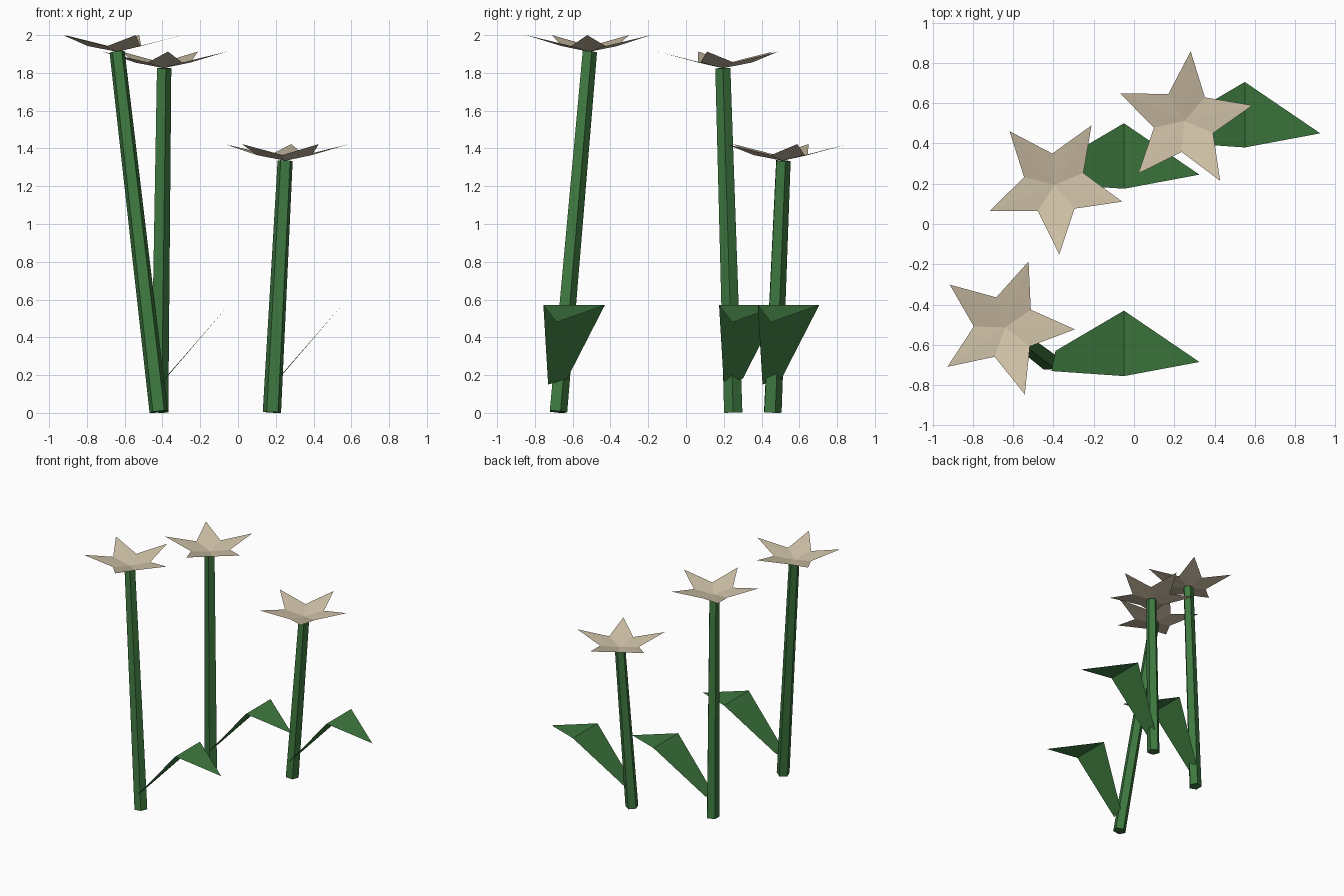
import bpy
import math
from mathutils import Vector

if "Cube" in bpy.data.objects:
    bpy.data.objects.remove(bpy.data.objects["Cube"])


def material(name, rgb):
    m = bpy.data.materials.new(name)
    m.diffuse_color = (*rgb, 1)
    m.use_nodes = True
    m.node_tree.nodes["Principled BSDF"].inputs["Base Color"].default_value = m.diffuse_color
    return m


GREEN = material("leaf green", (0.048, 0.19, 0.05))
CREAM = material("petal cream", (0.63, 0.54, 0.39))


def add_mesh(name, verts, faces, mat):
    me = bpy.data.meshes.new(name)
    me.from_pydata([tuple(v) for v in verts], [], faces)
    me.materials.append(mat)
    me.update()
    ob = bpy.data.objects.new(name, me)
    bpy.context.collection.objects.link(ob)
    return ob


# Leaning, slightly tapered five-sided stem with ends square to its axis
def stem(name, base, top, turn):
    base, top = Vector(base), Vector(top)
    rot = Vector((0, 0, 1)).rotation_difference(top - base)
    verts = []
    for centre, r in ((base, 0.051), (top, 0.042)):
        for i in range(5):
            a = math.radians(turn + 72 * i)
            verts.append(centre + rot @ Vector((r * math.cos(a), r * math.sin(a), 0)))
    faces = [(i, (i + 1) % 5, 5 + (i + 1) % 5, 5 + i) for i in range(5)]
    faces += [(4, 3, 2, 1, 0), (5, 6, 7, 8, 9)]
    add_mesh(name, verts, faces, GREEN)


# Shallow cupped star of five petals
def blossom(name, centre, turn):
    centre = Vector(centre)
    verts = [centre]
    for i in range(10):
        a = math.radians(turn + 36 * i)
        r, h = (0.347, 0.088) if i % 2 == 0 else (0.155, 0.03)
        verts.append(centre + Vector((r * math.cos(a), r * math.sin(a), h)))
    faces = [(0, 1 + i, 1 + (i + 1) % 10) for i in range(10)]
    add_mesh(name, verts, faces, CREAM)


# Folded leaf: rising blade, then a drooping tip
def leaf(name, base):
    b = Vector((base[0], base[1], 0))
    verts = [b + Vector(v) for v in (
        (0.01, -0.05, 0.15), (0.03, 0.05, 0.18),
        (0.37, 0.25, 0.57), (0.37, -0.075, 0.57),
        (0.745, -0.005, 0.48))]
    add_mesh(name, verts, [(0, 3, 2, 1), (3, 4, 2)], GREEN)


# Name, stem base, stem top, stem turn, petal turn
flowers = (
    ("front", (-0.42, -0.68, 0.006), (-0.64, -0.513, 1.912), 90, -1.6),
    ("middle", (-0.42, 0.25, 0.002), (-0.395, 0.195, 1.825), 0, -14),
    ("back", (0.18, 0.455, 0.003), (0.25, 0.512, 1.335), 20, 12.8),
)
for label, base, top, stem_turn, petal_turn in flowers:
    stem(label + "_stem", base, top, stem_turn)
    blossom(label + "_blossom", top, petal_turn)
    leaf(label + "_leaf", base)
